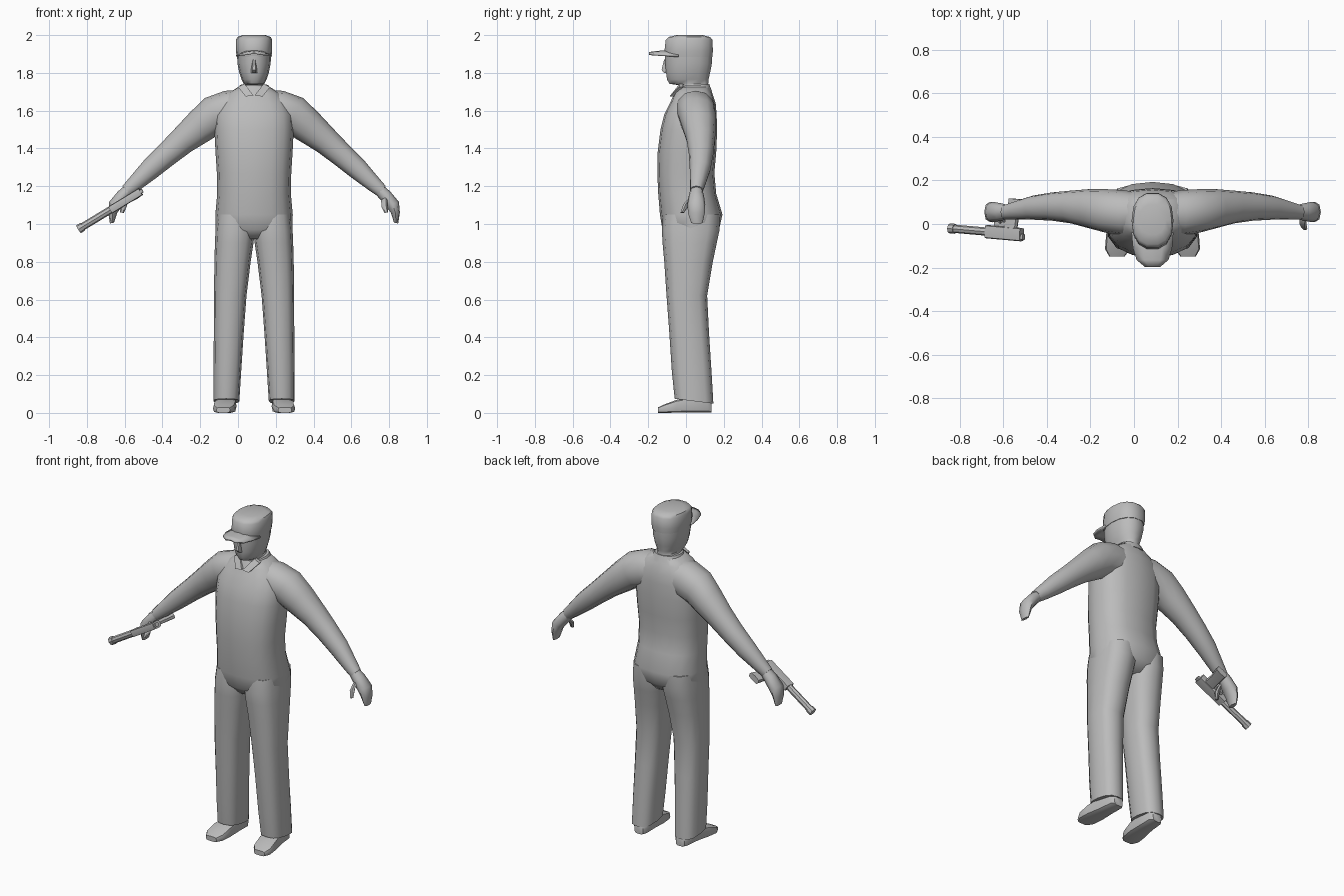
import bpy, bmesh, math
from mathutils import Vector as V

CX = 0.085  # centre line of the figure
grey = bpy.data.materials.new("plain grey")
grey.diffuse_color = (0.5, 0.5, 0.5, 1)


def finish(name, bm, angle=50):
    bmesh.ops.recalc_face_normals(bm, faces=bm.faces)
    me = bpy.data.meshes.new(name)
    bm.to_mesh(me)
    bm.free()
    me.materials.append(grey)
    ob = bpy.data.objects.new(name, me)
    bpy.context.collection.objects.link(ob)
    bpy.ops.object.select_all(action='DESELECT')
    ob.select_set(True)
    bpy.context.view_layer.objects.active = ob
    bpy.ops.object.shade_smooth_by_angle(angle=math.radians(angle))
    return ob


def loft(name, rings, n=12, p=0.85, angle=50):
    """Skin rings given as (centre, half axis u, half axis v)."""
    bm = bmesh.new()
    f = lambda t: math.copysign(abs(t) ** p, t) if abs(t) > 1e-6 else 0
    loops = []
    for c, u, v in rings:
        c, u, v = V(c), V(u), V(v)
        a = [2 * math.pi * i / n for i in range(n)]
        loops.append([bm.verts.new(c + u * f(math.cos(t)) + v * f(math.sin(t))) for t in a])
    for r, s in zip(loops, loops[1:]):
        for i in range(n):
            j = (i + 1) % n
            bm.faces.new((r[i], r[j], s[j], s[i]))
    bm.faces.new(loops[0])
    bm.faces.new(loops[-1])
    return finish(name, bm, angle)


def level(z, x0, x1, y0, y1, tilt=0):
    """Horizontal ring from its extents; tilt lowers the back."""
    return ((CX + (x0 + x1) / 2, (y0 + y1) / 2, z),
            ((x1 - x0) / 2, 0, 0), (0, (y1 - y0) / 2, -tilt))


def upright(rows):
    return [level(z, -w, w, y0, y1) for z, w, y0, y1 in rows]


def plate(name, pts, d):
    """Solid plate: outline pushed along d."""
    bm = bmesh.new()
    a = [bm.verts.new(V(q)) for q in pts]
    b = [bm.verts.new(V(q) + V(d)) for q in pts]
    bm.faces.new(a)
    bm.faces.new(b)
    for i in range(len(a)):
        j = (i + 1) % len(a)
        bm.faces.new((a[i], a[j], b[j], b[i]))
    return finish(name, bm, 30)


# torso with belly, seat and sloping shoulders
loft("torso", upright([
    (0.92, 0.13, -0.08, 0.13), (0.97, 0.203, -0.125, 0.175), (1.05, 0.205, -0.138, 0.193),
    (1.16, 0.195, -0.147, 0.16), (1.27, 0.197, -0.152, 0.15), (1.38, 0.204, -0.15, 0.16),
    (1.50, 0.21, -0.135, 0.165), (1.58, 0.205, -0.115, 0.162), (1.64, 0.18, -0.085, 0.157),
    (1.69, 0.14, -0.062, 0.14), (1.725, 0.085, -0.045, 0.125)]), 16, 0.8)

# head, neck, nose
loft("head", upright([
    (1.68, 0.065, -0.03, 0.12), (1.735, 0.06, -0.04, 0.12), (1.742, 0.055, -0.09, 0.12),
    (1.765, 0.066, -0.103, 0.122), (1.80, 0.078, -0.108, 0.13), (1.85, 0.088, -0.113, 0.14),
    (1.90, 0.09, -0.113, 0.14)]), 14, 0.9)
loft("nose", [((CX, -0.105, 1.80), (0.017, 0, 0), (0, 0.012, 0)),
              ((CX, -0.112, 1.815), (0.016, 0, 0), (0, 0.02, 0)),
              ((CX, -0.105, 1.87), (0.008, 0, 0), (0, 0.013, 0))], 6, 1)

# cap with a short peak
loft("cap", [level(1.885, -0.092, 0.092, -0.112, 0.142, 0),
             level(1.915, -0.096, 0.096, -0.117, 0.145, 0),
             level(1.975, -0.096, 0.096, -0.11, 0.143, 0),
             level(1.99, -0.088, 0.088, -0.095, 0.13, 0),
             level(2.0, -0.06, 0.06, -0.05, 0.09, 0)], 14, 0.85, 40)
bm = bmesh.new()
rows = []
for k, (y, w, z, drop) in enumerate([(-0.04, 0.096, 1.915, 0.022), (-0.11, 0.09, 1.92, 0.022),
                                     (-0.165, 0.073, 1.915, 0.014), (-0.197, 0.035, 1.91, 0.006)]):
    rows.append([bm.verts.new((CX + w * t, y, z - drop * t * t)) for t in (-1, -.5, 0, .5, 1)])
for r, s in zip(rows, rows[1:]):
    for i in range(4):
        bm.faces.new((r[i], r[i + 1], s[i + 1], s[i]))
peak = finish("cap_peak", bm)
mod = peak.modifiers.new("thickness", 'SOLIDIFY')
mod.thickness = 0.01

# collar band at the neck
loft("collar", [level(1.69, -0.10, 0.10, -0.055, 0.14, -0.012),
                level(1.735, -0.075, 0.075, -0.04, 0.125, -0.005)], 14, 0.9)

# limbs, built once for each side
for side, s in (("left", 1), ("right", -1)):
    def limb(x, y, z, ux, uz, ry):
        return ((CX + s * x, y, z), (s * ux, 0, uz), (0, ry, 0))

    loft(side + "_arm", [
        limb(0.04, 0.05, 1.60, 0.01, 0.11, 0.09),
        limb(0.13, 0.05, 1.60, 0.025, 0.105, 0.105),
        limb(0.215, 0.06, 1.575, 0.045, 0.092, 0.10),
        limb(0.29, 0.07, 1.515, 0.05, 0.075, 0.09),
        limb(0.375, 0.078, 1.445, 0.044, 0.06, 0.075),
        limb(0.46, 0.08, 1.37, 0.038, 0.052, 0.065),
        limb(0.55, 0.075, 1.29, 0.035, 0.044, 0.055),
        limb(0.63, 0.062, 1.215, 0.028, 0.032, 0.042),
        limb(0.675, 0.055, 1.175, 0.022, 0.026, 0.034)], 12, 0.9)
    loft(side + "_hand", [
        limb(0.655, 0.055, 1.19, 0.02, 0.022, 0.03),
        limb(0.695, 0.055, 1.15, 0.026, 0.022, 0.04),
        limb(0.733, 0.055, 1.105, 0.034, 0.012, 0.047),
        limb(0.748, 0.055, 1.06, 0.024, 0, 0.045),
        limb(0.752, 0.058, 1.005, 0.011, -0.002, 0.03)], 8, 0.9)
    loft(side + "_thumb", [
        limb(0.69, 0.04, 1.14, 0.017, 0.012, 0.02),
        limb(0.69, 0.0, 1.10, 0.016, 0.008, 0.017),
        limb(0.70, -0.02, 1.06, 0.010, 0.002, 0.010)], 6, 1)

    # trouser leg with a slanted hem
    def leg(z, x0, x1, y0, y1, tilt=0):
        return level(z, *((x0, x1) if s > 0 else (-x1, -x0)), y0, y1, tilt)

    loft(side + "_trouser_leg", [
        leg(0.062, 0.078, 0.215, -0.06, 0.145, 0.013), leg(0.22, 0.068, 0.215, -0.075, 0.135),
        leg(0.42, 0.055, 0.213, -0.088, 0.122), leg(0.62, 0.04, 0.212, -0.103, 0.112),
        leg(0.80, 0.018, 0.21, -0.115, 0.142), leg(0.90, 0.003, 0.207, -0.124, 0.163),
        leg(0.97, -0.005, 0.204, -0.128, 0.178), leg(1.05, 0.0, 0.195, -0.12, 0.18)], 12, 0.75)

    # shoe: sole slab and rising upper
    def shoe(y, x, w, top):
        return ((CX + s * x, y, top / 2), (w, 0, 0), (0, 0, top / 2))

    loft(side + "_shoe", [shoe(0.135, 0.14, 0.03, 0.06), shoe(0.115, 0.14, 0.046, 0.085),
                          shoe(0.03, 0.145, 0.05, 0.085), shoe(-0.05, 0.153, 0.06, 0.07),
                          shoe(-0.115, 0.16, 0.058, 0.045), shoe(-0.148, 0.163, 0.036, 0.03)],
         10, 0.5, 40)
    # collar flap beside the open neck
    plate(side + "_collar_flap", [(CX + s * 0.003, -0.083, 1.68), (CX + s * 0.045, -0.085, 1.675),
                                  (CX + s * 0.085, -0.035, 1.725), (CX + s * 0.05, -0.035, 1.742)],
          (0, 0.02, 0))

# pistol lying on its side in the right hand
muzzle, rear = V((-0.845, -0.02, 0.972)), V((-0.505, -0.05, 1.178))
axis = (rear - muzzle).normalized()
wide = V((0, 1, 0)) - axis * axis.y
thick = axis.cross(wide).normalized()


def beam(name, t0, t1, w, h, n=8, off=0.0, p=1):
    loft(name, [(muzzle.lerp(rear, t) + wide * off, wide * w, thick * h) for t in (t0, t1)], n, p, 35)


beam("pistol_barrel", 0.0, 0.6, 0.019, 0.02)
beam("pistol_muzzle_ring", 0.0, 0.07, 0.023, 0.024)
beam("pistol_slide", 0.5, 0.97, 0.031, 0.021, 8, 0, 0.4)
beam("pistol_hammer", 0.95, 1.0, 0.014, 0.012, 8, -0.01, 0.5)
beam("pistol_guard", 0.6, 0.75, 0.012, 0.008, 8, 0.04, 0.5)
loft("pistol_grip", [((-0.57, -0.04, 1.14), axis * 0.035, thick * 0.016),
                     ((-0.555, 0.05, 1.145), axis * 0.032, thick * 0.016),
                     ((-0.54, 0.115, 1.15), axis * 0.037, thick * 0.018)], 8, 0.5, 35)
